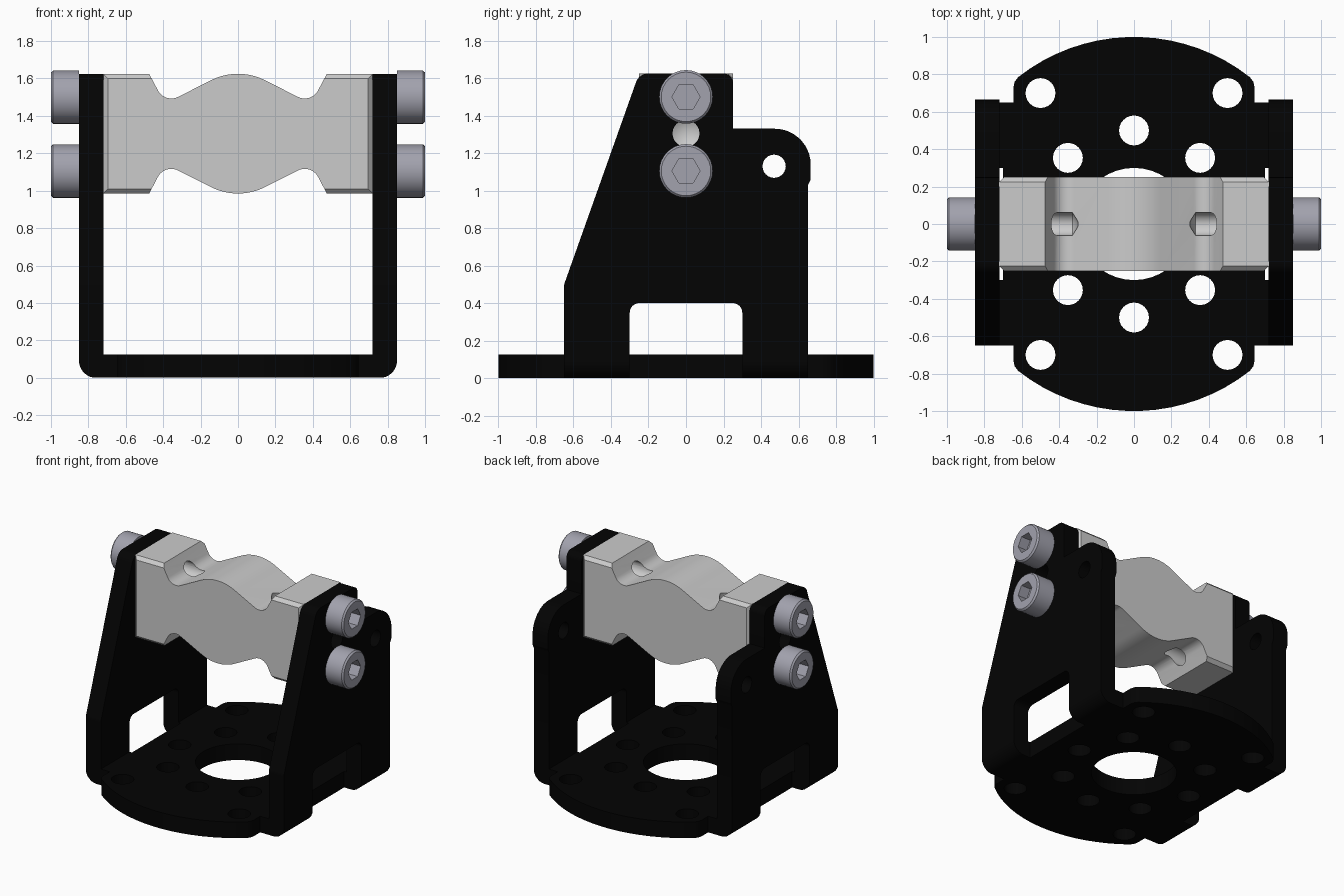
import bpy, bmesh
from math import radians, pi, sin, cos, tan
from mathutils import Vector

if "Cube" in bpy.data.objects:
    bpy.data.objects.remove(bpy.data.objects["Cube"])


def material(name, rgb):
    m = bpy.data.materials.new(name)
    m.diffuse_color = (*rgb, 1)
    m.use_nodes = True
    m.node_tree.nodes["Principled BSDF"].inputs["Base Color"].default_value = m.diffuse_color
    return m


BLACK = material("black_coat", (0.001, 0.001, 0.001))
STEEL = material("screw_steel", (0.36, 0.36, 0.42))


def activate(obj):
    bpy.ops.object.select_all(action='DESELECT')
    obj.select_set(True)
    bpy.context.view_layer.objects.active = obj


def circle(u, v, r, n=24):
    return [(u + r * cos(2 * pi * i / n), v + r * sin(2 * pi * i / n)) for i in range(n)]


def fillet(corners, n=8):
    """Outline from (u, v, radius) corners."""
    out = []
    for i, (u, v, r) in enumerate(corners):
        p = Vector((u, v))
        if r == 0:
            out.append((u, v))
            continue
        a = (Vector(corners[i - 1][:2]) - p).normalized()
        b = (Vector(corners[(i + 1) % len(corners)][:2]) - p).normalized()
        half = a.angle(b) / 2
        c = p + (a + b).normalized() * r / sin(half)
        s, e = p + a * r / tan(half) - c, p + b * r / tan(half) - c
        for k in range(n + 1):
            out.append(tuple(c + s.lerp(e, k / n).normalized() * r))
    return out


def mirror4(q):
    """Closed outline from one quarter running from the u side to the v side."""
    left = [(-u, v) for u, v in reversed(q)]
    return q + left + [(-u, -v) for u, v in q + left]


def prism(name, loops, depth, place):
    """Filled outline with holes, extruded by depth and mapped to 3D by place."""
    cu = bpy.data.curves.new(name, 'CURVE')
    cu.dimensions, cu.fill_mode, cu.extrude = '2D', 'BOTH', depth / 2
    for loop in loops:
        sp = cu.splines.new('POLY')
        sp.points.add(len(loop) - 1)
        for pt, (u, v) in zip(sp.points, loop):
            pt.co = (u, v, 0, 1)
        sp.use_cyclic_u = True
    obj = bpy.data.objects.new(name, cu)
    bpy.context.collection.objects.link(obj)
    activate(obj)
    bpy.ops.object.convert(target='MESH')
    obj = bpy.context.object
    bm = bmesh.new()
    bm.from_mesh(obj.data)
    bmesh.ops.remove_doubles(bm, verts=bm.verts, dist=1e-5)
    if len(loops) == 1:
        bmesh.ops.dissolve_limit(bm, angle_limit=0.002, verts=bm.verts, edges=bm.edges)
    for v in bm.verts:
        v.co = place(*v.co)
    bmesh.ops.recalc_face_normals(bm, faces=bm.faces)
    bm.to_mesh(obj.data)
    bm.free()
    return obj


def lathe(name, profile, side, z, n=32):
    """Turned part around a line parallel to x; profile is (x, radius)."""
    bm = bmesh.new()
    rings = []
    for x, r in profile:
        k = n if r else 1
        rings.append([bm.verts.new((side * x, r * cos(2 * pi * i / n), z + r * sin(2 * pi * i / n)))
                      for i in range(k)])
    for a, b in zip(rings, rings[1:]):
        for i in range(n):
            j = (i + 1) % n
            bm.faces.new(dict.fromkeys([a[i % len(a)], a[j % len(a)], b[j % len(b)], b[i % len(b)]]))
    bmesh.ops.recalc_face_normals(bm, faces=bm.faces)
    me = bpy.data.meshes.new(name)
    bm.to_mesh(me)
    bm.free()
    obj = bpy.data.objects.new(name, me)
    bpy.context.collection.objects.link(obj)
    return obj


def cut(obj, cutter):
    mod = obj.modifiers.new("cut", 'BOOLEAN')
    mod.operation, mod.solver, mod.object = 'DIFFERENCE', 'EXACT', cutter
    activate(obj)
    bpy.ops.object.modifier_apply(modifier=mod.name)
    bpy.data.objects.remove(cutter)


def finish(obj, mat=None):
    if mat:
        obj.data.materials.clear()
        obj.data.materials.append(mat)
    activate(obj)
    bpy.ops.object.shade_smooth_by_angle(angle=radians(30))


# base plate with round ends and hole pattern
T, MID = 0.125, 1.305
a0, n = 51.7, 8
quarter = [(0.70, 0.65), (0.645, 0.65), (0.645, 0.73), (0.638, 0.76)]
quarter += [(cos(radians(a0 + i * (90 - a0) / (n + 0.5))), sin(radians(a0 + i * (90 - a0) / (n + 0.5))))
            for i in range(n + 1)]
holes = [circle(0, 0, 0.3, 40)]
holes += [circle(sx * 0.5, sy * 0.7, 0.08) for sx in (1, -1) for sy in (1, -1)]
holes += [circle(0.5 * cos(k * pi / 4), 0.5 * sin(k * pi / 4), 0.08) for k in range(8)]
bracket = prism("bracket", [mirror4(quarter)] + holes, T, lambda u, v, w: (u, v, w + T / 2))

# upright side walls and the rounded bends joining them to the base
wall = fillet([(-0.65, T, 0), (-0.65, 0.5, 0.06), (-0.25, 1.625, 0.07), (0.25, 1.625, 0.05),
               (0.25, 1.33, 0), (0.665, 1.33, 0.19), (0.665, 1.06, 0.02), (0.65, 1.03, 0),
               (0.65, T, 0), (0.3, T, 0), (0.3, 0.4, 0.05), (-0.3, 0.4, 0.05), (-0.3, T, 0)])
wall_holes = [circle(0.47, 1.13, 0.062), circle(0, MID, 0.072),
              circle(0, 1.5, 0.065), circle(0, 1.105, 0.065)]
bend = fillet([(0.70, 0, 0), (0.85, 0, 0.09), (0.85, T, 0), (0.70, T, 0)])
parts = [bracket]
for s in (1, -1):
    parts.append(prism("wall", [wall] + wall_holes, 0.13, lambda u, v, w: (s * 0.785 + w, u, v)))
    for t in (1, -1):
        parts.append(prism("bend", [bend], 0.35, lambda u, v, w: (s * u, t * 0.475 + w, v)))
activate(bracket)
for p in parts:
    p.select_set(True)
bpy.ops.object.join()
finish(bracket, BLACK)

# cross bar with waisted profile and chamfered end blocks
quarter = fillet([(0.721, 0, 0), (0.721, 0.32, 0), (0.475, 0.32, 0), (0.391, 0.161, 0.08),
                  (0.143, 0.286, 0)])[1:]
arc0 = 63.4
quarter += [(0.32 * cos(radians(arc0 + i * (90 - arc0) / 6.5)), 0.32 * sin(radians(arc0 + i * (90 - arc0) / 6.5)))
            for i in range(1, 7)]
bar = prism("cross_bar", [mirror4(quarter)], 0.5, lambda u, v, w: (u, w, v + MID))
bm = bmesh.new()
bm.from_mesh(bar.data)
ends = [e for e in bm.edges
        if all(abs(v.co.x) > 0.47 and abs(v.co.z - MID) > 0.315 for v in e.verts)
        and abs(e.verts[0].co.y - e.verts[1].co.y) < 0.01]
bmesh.ops.bevel(bm, geom=ends, offset=0.025, segments=1, affect='EDGES')
bm.to_mesh(bar.data)
bm.free()

# bar bore and drilled screw holes with conical tips
cut(bar, prism("bore_cutter", [circle(0, MID, 0.125, 40)], 0.7, lambda u, v, w: (u, w, v)))
for s in (1, -1):
    for z, r, depth in ((1.5, 0.0625, 0.33), (1.105, 0.0625, 0.33), (MID, 0.072, 0.5)):
        cut(bar, lathe("drill", [(0.8, 0), (0.8, r), (depth, r), (depth - 0.04, 0)], s, z, 24))
finish(bar)

# socket head screws
for s, label in ((1, "right"), (-1, "left")):
    for z, level in ((1.5, "upper"), (1.105, "lower")):
        screw = lathe(f"{label}_{level}_screw",
                      [(0.52, 0), (0.52, 0.06), (0.85, 0.06), (0.85, 0.143), (0.988, 0.143),
                       (1.0, 0.132), (1.0, 0)], s, z)
        cut(screw, lathe("socket", [(1.1, 0), (1.1, 0.075), (0.92, 0.075), (0.92, 0)], s, z, 6))
        finish(screw, STEEL)
